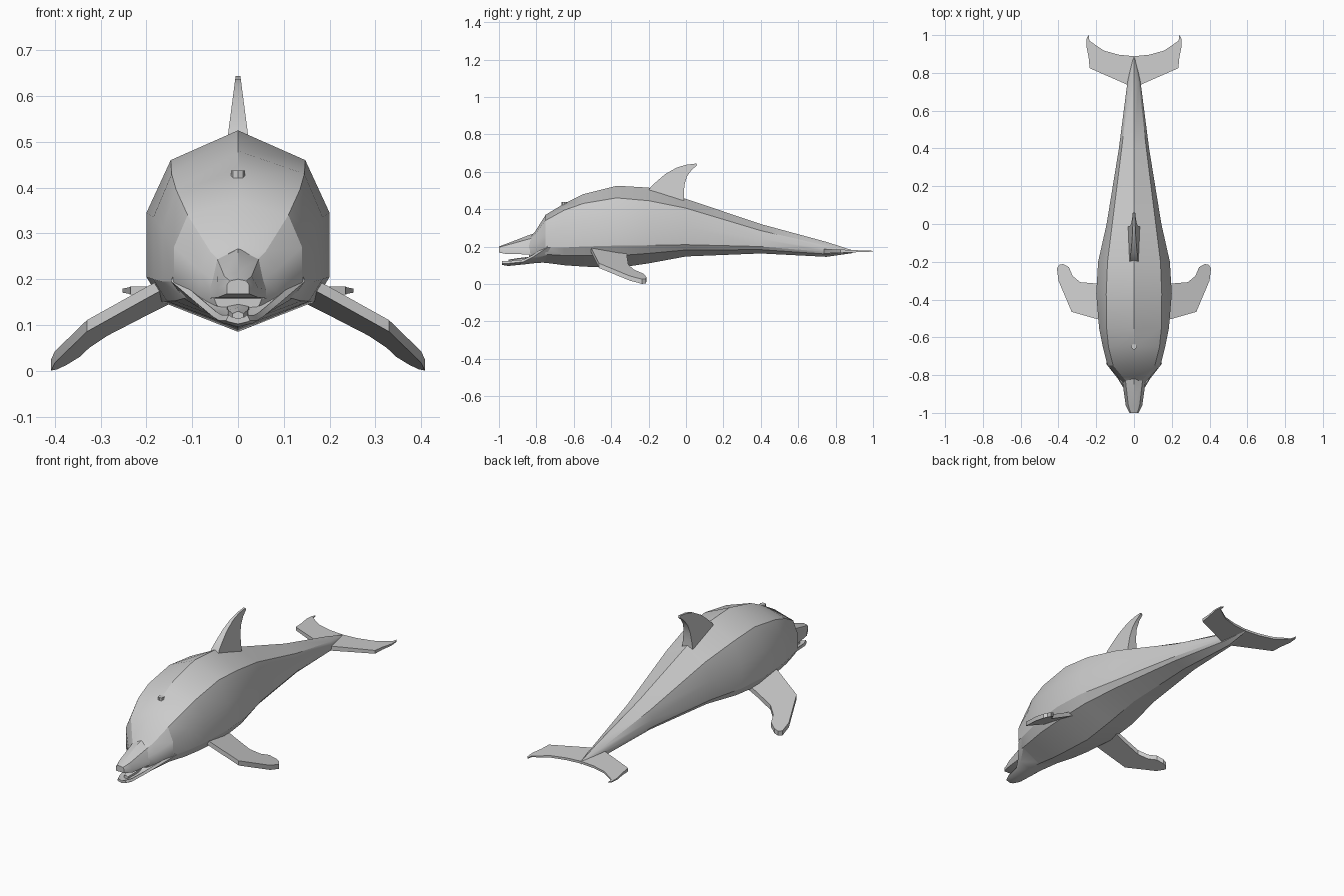
import bpy, bmesh, math

if "Cube" in bpy.data.objects:
    bpy.data.objects.remove(bpy.data.objects["Cube"])

skin = bpy.data.materials.new("grey skin")
skin.diffuse_color = (0.6, 0.6, 0.6, 1)
skin.use_nodes = True
skin.node_tree.nodes["Principled BSDF"].inputs["Base Color"].default_value = skin.diffuse_color


def finish(name, bm):
    """Turn a bmesh into a named object, smooth with sharp creases."""
    bmesh.ops.remove_doubles(bm, verts=bm.verts, dist=0.0005)
    bmesh.ops.recalc_face_normals(bm, faces=bm.faces)
    mesh = bpy.data.meshes.new(name)
    bm.to_mesh(mesh)
    bm.free()
    mesh.materials.append(skin)
    ob = bpy.data.objects.new(name, mesh)
    bpy.context.collection.objects.link(ob)
    bpy.ops.object.select_all(action='DESELECT')
    ob.select_set(True)
    bpy.context.view_layer.objects.active = ob
    bpy.ops.object.shade_smooth_by_angle(angle=math.radians(28))
    return ob


def loft(name, stations):
    """Skin along y; each station is (y, half section from top to bottom)."""
    bm = bmesh.new()
    rings = []
    for y, half in stations:
        full = half + [(-x, z) for x, z in half[-2:0:-1]]
        rings.append([bm.verts.new((x, y, z)) for x, z in full])
    n = len(rings[0])
    for a, b in zip(rings, rings[1:]):
        for i in range(n):
            j = (i + 1) % n
            bm.faces.new((a[i], a[j], b[j], b[i]))
    bm.faces.new(rings[0])
    bm.faces.new(rings[-1])
    return finish(name, bm)


def plate(name, outline, upper, lower):
    """Solid plate: outline points mapped to two sides."""
    bm = bmesh.new()
    a = [bm.verts.new(upper(*p)) for p in outline]
    b = [bm.verts.new(lower(*p)) for p in outline]
    n = len(a)
    bm.faces.new(a)
    bm.faces.new(b[::-1])
    for i in range(n):
        j = (i + 1) % n
        bm.faces.new((a[i], b[i], b[j], a[j]))
    return finish(name, bm)


# Body: y, ridge z, shoulder x, shoulder z, side x, side top z, side low z, belly z
body = [
    (-.84, .25, .035, .235, .055, .20, .165, .115),
    (-.81, .275, .06, .26, .085, .22, .17, .115),
    (-.75, .37, .11, .34, .14, .27, .195, .113),
    (-.65, .43, .135, .395, .165, .31, .195, .10),
    (-.55, .48, .145, .43, .185, .335, .2, .093),
    (-.37, .525, .147, .46, .2, .345, .205, .085),
    (-.2, .515, .14, .445, .19, .335, .207, .11),
    (0, .455, .115, .405, .145, .31, .21, .147),
    (.4, .32, .065, .285, .08, .24, .2, .163),
    (.75, .225, .025, .205, .035, .19, .172, .145),
    (.89, .18, .003, .178, .003, .176, .174, .165),
]
loft("body", [
    (y, [(0, zt), (xs, zs), (xw, zm), (xw, zl),
         (xw * .84, zb + .55 * (zl - zb)), (0, zb)])
    for y, zt, xs, zs, xw, zm, zl, zb in body])

# Upper beak: y, ridge z, top x, top z, side x, bottom z
upper_jaw = [
    (-1.0, .2, .018, .196, .024, .168),
    (-.96, .215, .03, .207, .044, .16),
    (-.83, .265, .045, .243, .062, .158),
    (-.73, .28, .07, .26, .125, .19),
]
loft("upper_beak", [
    (y, [(0, zt), (xt, ztt), (xw, zb + .02), (xw, zb), (0, zb)])
    for y, zt, xt, ztt, xw, zb in upper_jaw])

# Lower jaw with raised lip: y, lip z, half width, bottom z
lower_jaw = [
    (-.985, .122, .026, .102),
    (-.95, .122, .042, .096),
    (-.87, .13, .055, .104),
    (-.82, .155, .085, .110),
    (-.74, .208, .147, .116),
    (-.70, .205, .145, .112),
]
loft("lower_jaw", [
    (y, [(0, zl - .008), (xw - .012, zl - .004), (xw - .006, zl), (xw, zl - .012),
         (xw * .8, (zl + zb) / 2 - .005), (0, zb)])
    for y, zl, xw, zb in lower_jaw])

# Tongue between the jaws
loft("tongue", [
    (y, [(0, z), (x, z - .005), (x, z - .022), (0, z - .022)])
    for y, x, z in [(-.95, .012, .13), (-.9, .022, .138), (-.8, .025, .15)]])

# Dorsal fin, thinning upwards
dorsal = [(-.2, .5), (-.19, .517), (-.155, .55), (-.11, .588), (-.05, .622),
          (0, .637), (.055, .644), (.06, .634), (.03, .61), (.005, .575),
          (-.008, .53), (-.012, .48), (-.012, .44)]
thick = lambda z: .024 - .131 * (z - .5)
plate("dorsal_fin", dorsal,
      lambda y, z: (thick(z), y, z), lambda y, z: (-thick(z), y, z))

# Pectoral fins, sloping out and down
flipper = [(.12, -.52), (.2, -.502), (.33, -.465), (.4, -.3), (.408, -.235),
           (.395, -.215), (.375, -.212), (.345, -.228), (.325, -.275),
           (.285, -.308), (.2, -.315), (.12, -.315)]
slope = lambda x, y: .166 - .5 * (x - .2) - .2 * (y + .48)
for side, s in (("left", 1), ("right", -1)):
    plate(side + "_flipper", flipper,
          lambda x, y: (s * x, y, slope(x, y) + .0125),
          lambda x, y: (s * x, y, slope(x, y) - .0125))

# Tail flukes, thinning towards the trailing edge
half_fluke = [(.03, .735), (.235, .825), (.24, .88), (.252, .94), (.25, .985),
              (.24, 1.0), (.236, .97), (.16, .918), (.08, .896)]
fluke = half_fluke + [(0, .888)] + [(-x, y) for x, y in half_fluke[::-1]]
depth = lambda y: .012 - .038 * (y - .74)
plate("tail_flukes", fluke,
      lambda x, y: (x, y, .175 + depth(y)), lambda x, y: (x, y, .175 - depth(y)))

# Blowhole: small stub on top of the head
blowhole = [(.015 * math.cos(k * math.pi / 4), -.65 + .015 * math.sin(k * math.pi / 4))
            for k in range(8)]
plate("blowhole", blowhole,
      lambda x, y: (x, y, .437), lambda x, y: (x, y, .415))
